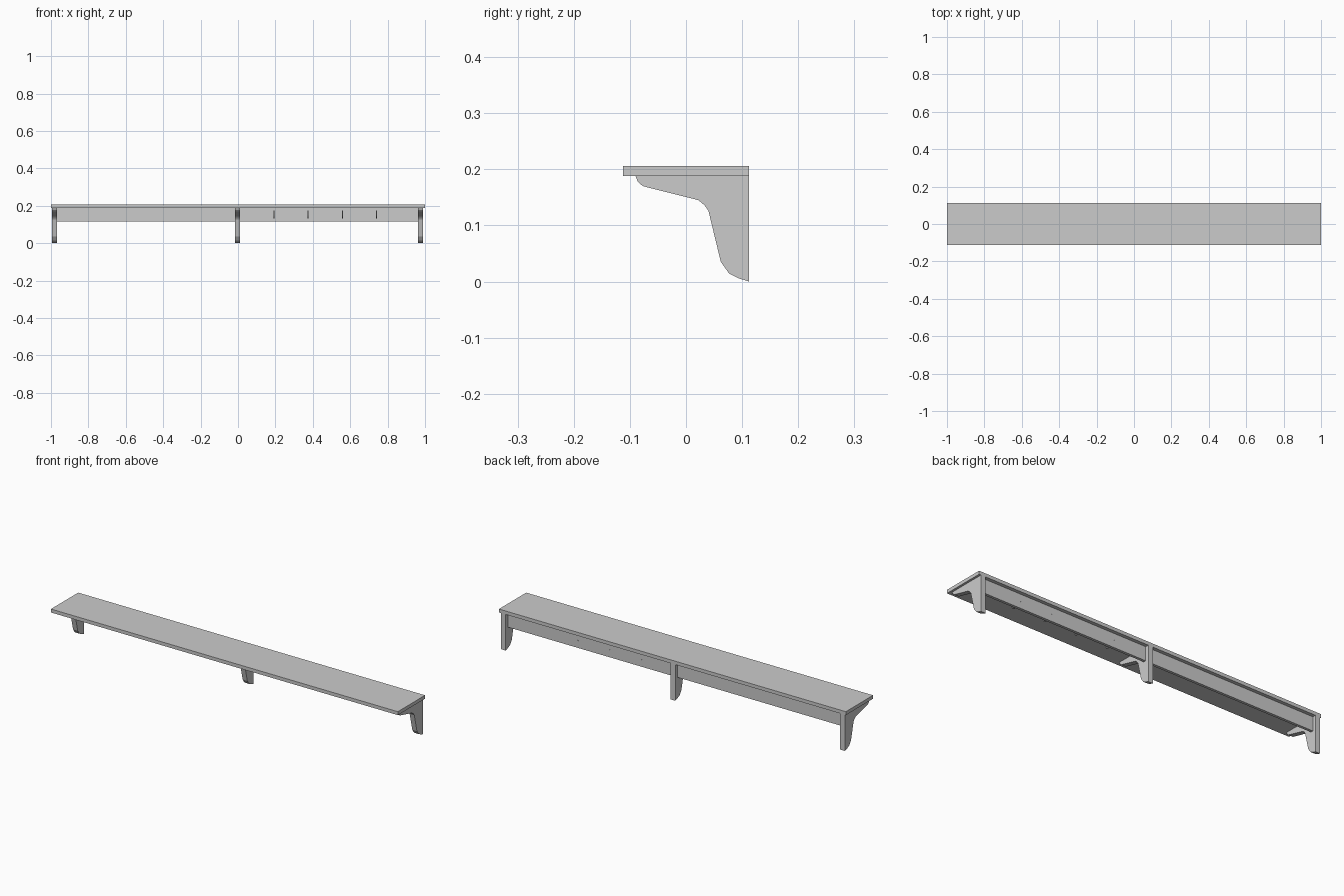
import bpy, bmesh, math
from mathutils import Matrix, Vector

if "Cube" in bpy.data.objects:
    bpy.data.objects.remove(bpy.data.objects["Cube"])


def finish(name, bm):
    bmesh.ops.recalc_face_normals(bm, faces=bm.faces)
    me = bpy.data.meshes.new(name)
    bm.to_mesh(me)
    bm.free()
    ob = bpy.data.objects.new(name, me)
    bpy.context.collection.objects.link(ob)
    return ob


def box(name, lo, hi):
    bm = bmesh.new()
    lo, hi = Vector(lo), Vector(hi)
    m = Matrix.Translation((lo + hi) / 2) @ Matrix.Diagonal((*(hi - lo), 1))
    bmesh.ops.create_cube(bm, size=1, matrix=m)
    return finish(name, bm)


# Shelf board and hook rail set slightly in from the back edge
box("shelf_board", (-1, -0.112, 0.188), (1, 0.112, 0.206))
RAIL_FRONT, RAIL_BACK = 0.080, 0.094
box("hook_rail", (-0.97, RAIL_FRONT, 0.115), (0.965, RAIL_BACK, 0.188))

# Three curved brackets extruded from one side profile (y, z)
PROFILE = [(0.112, 0.188), (-0.090, 0.188), (-0.086, 0.178), (-0.077, 0.170),
           (0.022, 0.145), (0.033, 0.136), (0.040, 0.126), (0.062, 0.035),
           (0.077, 0.014), (0.093, 0.006), (0.112, 0.0)]


def bracket(name, x, width=0.027):
    bm = bmesh.new()
    f = bm.faces.new([bm.verts.new((x - width / 2, y, z)) for y, z in PROFILE])
    ext = bmesh.ops.extrude_face_region(bm, geom=[f])["geom"]
    verts = [v for v in ext if isinstance(v, bmesh.types.BMVert)]
    bmesh.ops.translate(bm, verts=verts, vec=(width, 0, 0))
    finish(name, bm)


for side, x in (("left", -0.981), ("middle", -0.003), ("right", 0.975)):
    bracket("bracket_" + side, x)


# Coat hooks: round plate plus a bent wire
def hook(i, x, z=0.152):
    bm = bmesh.new()
    m = Matrix.Translation((x, RAIL_FRONT - 0.002, z)) @ Matrix.Rotation(math.pi / 2, 4, 'X')
    bmesh.ops.create_cone(bm, cap_ends=True, segments=16, radius1=0.016,
                          radius2=0.016, depth=0.004, matrix=m)
    finish(f"hook_plate_{i}", bm)

    cu = bpy.data.curves.new(f"hook_wire_{i}", 'CURVE')
    cu.dimensions = '3D'
    cu.bevel_depth = 0.0032
    cu.bevel_resolution = 1
    cu.use_fill_caps = True
    path = [(RAIL_BACK + 0.001, z), (0.064, z), (0.058, z - 0.012),
            (0.048, z - 0.017), (0.037, z - 0.012), (0.034, z), (0.034, z + 0.024)]
    sp = cu.splines.new('POLY')
    sp.points.add(len(path) - 1)
    for p, (y, pz) in zip(sp.points, path):
        p.co = (x, y, pz, 1)
    ob = bpy.data.objects.new(f"hook_wire_{i}", cu)
    bpy.context.collection.objects.link(ob)


for i, x in enumerate((0.192, 0.375, 0.558, 0.741)):
    hook(i + 1, x)
